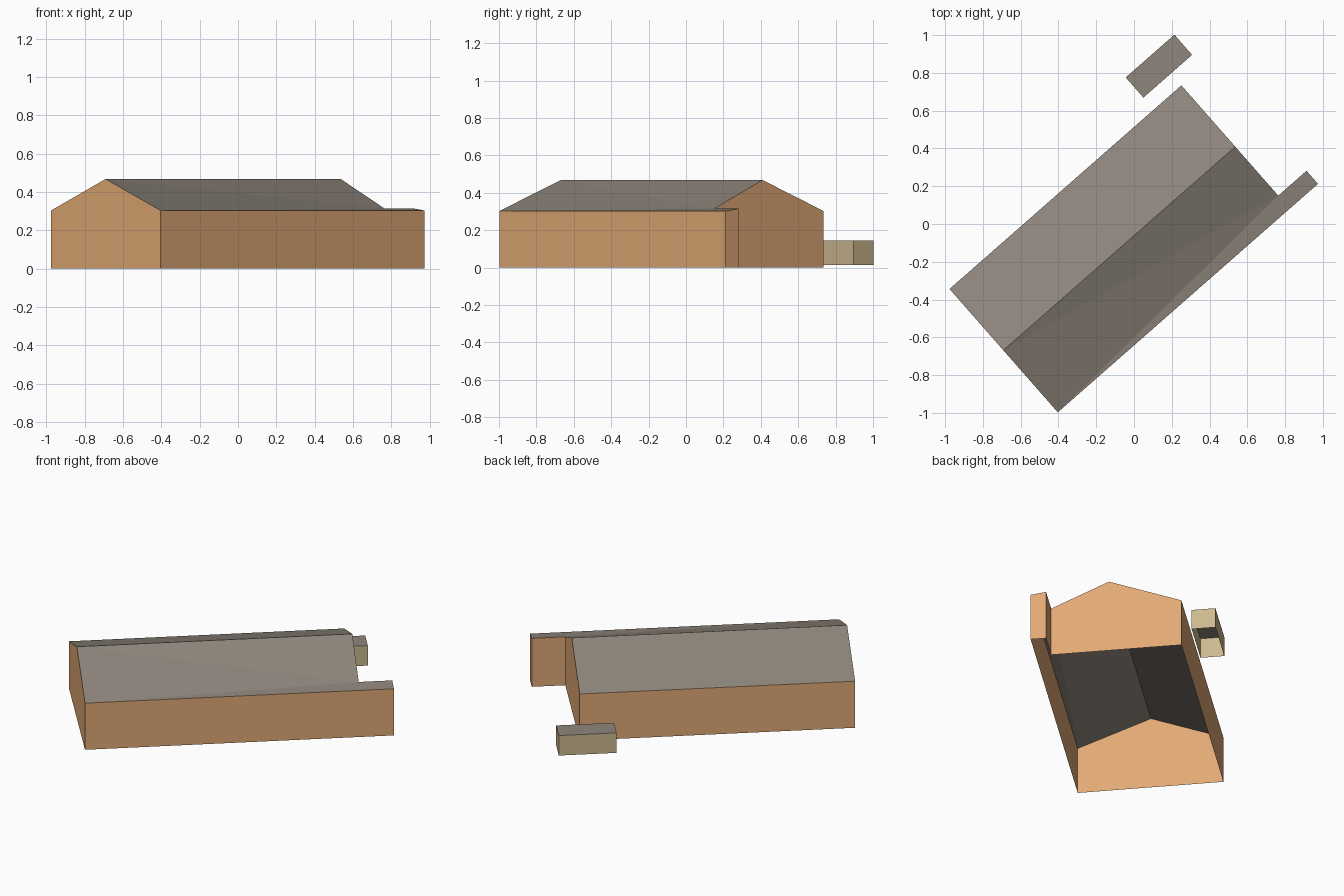
import bpy, bmesh, math

if "Cube" in bpy.data.objects:
    bpy.data.objects.remove(bpy.data.objects["Cube"], do_unlink=True)


def material(name, rgb):
    """Flat material from 8-bit sRGB values."""
    lin = [((c / 255 + 0.055) / 1.055) ** 2.4 for c in rgb] + [1.0]
    m = bpy.data.materials.new(name)
    m.use_nodes = True
    m.diffuse_color = lin
    bsdf = m.node_tree.nodes["Principled BSDF"]
    bsdf.inputs["Base Color"].default_value = lin
    bsdf.inputs["Roughness"].default_value = 0.9
    return m


ORANGE = material("orange brick", (226, 169, 117))
KHAKI = material("khaki render", (203, 184, 142))
GREY = material("grey roofing", (143, 134, 124))
HEADING = math.atan2(1.08, 1.23)  # the building runs diagonally


def building(name, points, walls, roofs, base, wall_mat):
    """Open-bottomed shell: each wall drops from a run of roof points to the base."""
    bm = bmesh.new()
    top = {k: bm.verts.new(p) for k, p in points.items()}
    corners = {run[0] for run in walls}
    foot = {k: bm.verts.new((*points[k][:2], base)) for k in corners}
    for run in walls:
        bm.faces.new([foot[run[0]], foot[run[-1]]] + [top[k] for k in reversed(run)])
    for run in roofs:
        bm.faces.new([top[k] for k in run]).material_index = 1
    mesh = bpy.data.meshes.new(name)
    bm.to_mesh(mesh)
    bm.free()
    mesh.materials.append(wall_mat)
    mesh.materials.append(GREY)
    ob = bpy.data.objects.new(name, mesh)
    ob.rotation_euler.z = HEADING
    bpy.context.collection.objects.link(ob)
    return ob


# Gabled house; local x runs along the ridge.
# A-D eave corners, P and Q ridge ends, E and F tip of the side wing
WEST, EAST, TIP = -0.961, 0.673, 0.872
BACK, RIDGE, WING, FRONT = 0.386, -0.046, -0.391, -0.483
EAVE, LIP, PEAK = 0.303, 0.315, 0.468
house = {
    "A": (WEST, BACK, EAVE), "B": (WEST, FRONT, EAVE),
    "C": (EAST, BACK, EAVE), "D": (EAST, WING, LIP),
    "E": (TIP, WING, LIP), "F": (TIP, FRONT, EAVE),
    "P": (WEST, RIDGE, PEAK), "Q": (EAST, RIDGE, PEAK),
}
building("gabled_house", house,
         walls=["BF", "FE", "ED", "DQC", "CA", "APB"],
         roofs=["PQCA", "PBD", "PDQ", "BFED"],
         base=0.0, wall_mat=ORANGE)

# Small flat-roofed shed behind the house
x0, x1, y0, y1, z1 = 0.479, 0.822, 0.470, 0.612, 0.145
shed = {"A": (x0, y0, z1), "B": (x1, y0, z1), "C": (x1, y1, z1), "D": (x0, y1, z1)}
building("flat_shed", shed, walls=["AB", "BC", "CD", "DA"], roofs=["ABCD"],
         base=0.015, wall_mat=KHAKI)
